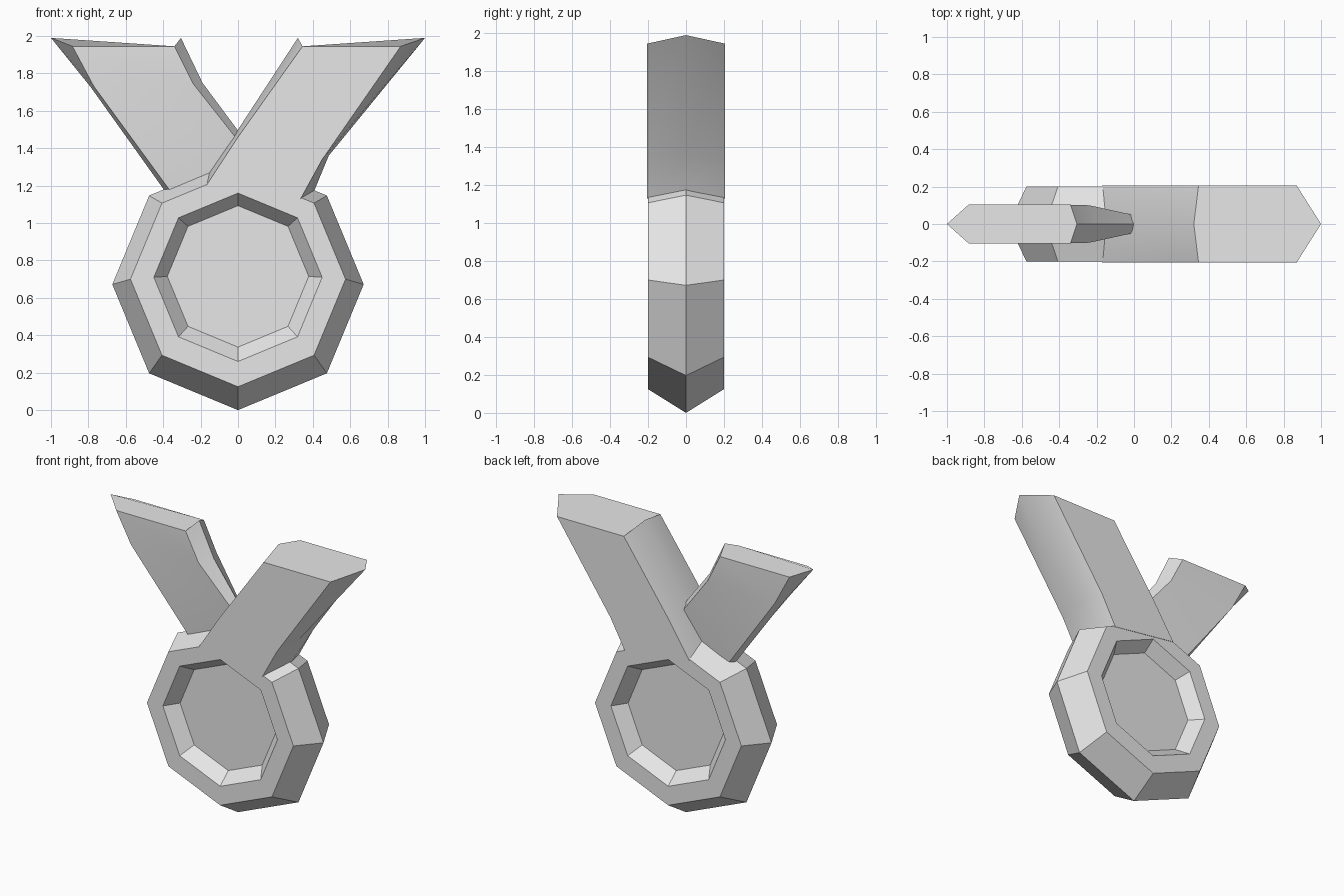
import bpy
import bmesh
from math import cos, sin, pi, radians

cube = bpy.data.objects.get("Cube")
if cube:
    bpy.data.objects.remove(cube, do_unlink=True)

grey = bpy.data.materials.new("plain_grey")
grey.use_nodes = True
grey.diffuse_color = (0.8, 0.8, 0.8, 1)
bsdf = next(n for n in grey.node_tree.nodes if n.type == 'BSDF_PRINCIPLED')
bsdf.inputs["Base Color"].default_value = (0.8, 0.8, 0.8, 1)


def loft(name, loops):
    """Skin a row of closed loops and cap both ends."""
    bm = bmesh.new()
    rings = [[bm.verts.new(p) for p in loop] for loop in loops]
    count = len(rings[0])
    for a, b in zip(rings, rings[1:]):
        for i in range(count):
            j = (i + 1) % count
            bm.faces.new((a[i], a[j], b[j], b[i]))
    bm.faces.new(rings[0][::-1])
    bm.faces.new(rings[-1])
    bmesh.ops.recalc_face_normals(bm, faces=bm.faces)
    mesh = bpy.data.meshes.new(name)
    bm.to_mesh(mesh)
    bm.free()
    obj = bpy.data.objects.new(name, mesh)
    bpy.context.collection.objects.link(obj)
    mesh.materials.append(grey)
    bpy.ops.object.select_all(action='DESELECT')
    obj.select_set(True)
    bpy.context.view_layer.objects.active = obj
    bpy.ops.object.shade_smooth_by_angle(angle=radians(30))
    return obj


def octagon(radius, centre_z, y):
    return [(radius * sin(k * pi / 4), y, centre_z + radius * cos(k * pi / 4))
            for k in range(8)]


def strap(name, rows):
    """Each row: outer ridge, outer face edge, inner face edge, inner ridge, half depth."""
    loops = []
    for ridge_out, face_out, face_in, ridge_in, d in rows:
        section = [(ridge_out, 0), (face_out, -d), (face_in, -d),
                   (ridge_in, 0), (face_in, d), (face_out, d)]
        loops.append([(x, y, z) for (x, z), y in section])
    loft(name, loops)


# Medal disc: recessed floor, rim, chamfered edge with a central ridge
half = [(0.378, 0.715, -0.11), (0.45, 0.71, -0.2), (0.575, 0.70, -0.2)]
profile = half + [(0.672, 0.672, 0)] + [(r, c, -y) for r, c, y in reversed(half)]
loft("medal_disc", [octagon(*p) for p in profile])

# Thick ribbon strap crossing in front and behind
strap("left_ribbon", [
    ((1.0, 1.99), (0.87, 1.945), (0.345, 1.945), (0.32, 1.99), 0.205),
    ((0.485, 1.36), (0.45, 1.34), (0.0, 1.46), (0.0, 1.5), 0.205),
    ((0.39, 1.13), (0.335, 1.13), (-0.17, 1.2), (-0.17, 1.25), 0.205),
])

# Thin ribbon strap, tapering as it slips inside the other
strap("right_ribbon", [
    ((-1.0, 1.99), (-0.885, 1.945), (-0.34, 1.945), (-0.305, 1.99), 0.103),
    ((-0.79, 1.73), (-0.77, 1.73), (-0.24, 1.745), (-0.19, 1.75), 0.1),
    ((-0.34, 1.1), (-0.31, 1.1), (0.08, 1.34), (0.1, 1.36), 0.03),
])
